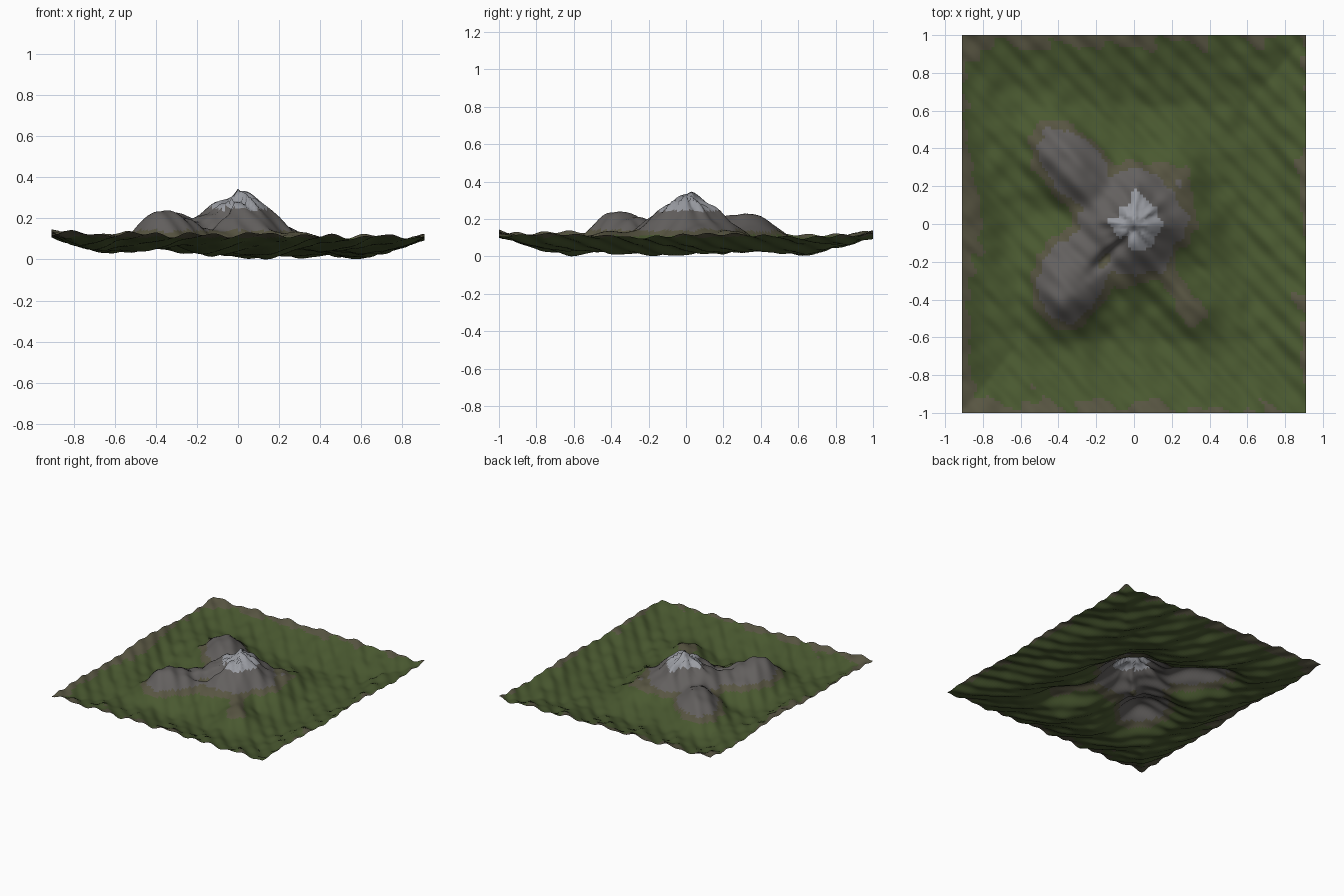
import bpy, bmesh
from math import sin, cos, exp, atan2, hypot, radians
from mathutils import Vector, noise

if "Cube" in bpy.data.objects:
    bpy.data.objects.remove(bpy.data.objects["Cube"])

NX, NY = 116, 128
HX, HY = 0.91, 1.0

# side hills: x, y, height, half length, half width, heading in degrees, falloff power
HILLS = [
    (-0.34, -0.34, 0.195, 0.23, 0.20, 50, 2.4),
    (-0.31, -0.17, 0.140, 0.28, 0.19, 30, 2.4),
    (-0.32, 0.30, 0.182, 0.31, 0.19, 135, 2.4),
    (0.14, 0.17, 0.110, 0.26, 0.20, 60, 2.2),
    (0.30, -0.43, 0.112, 0.22, 0.13, 125, 2.0),
    (0.13, -0.22, 0.090, 0.22, 0.14, 125, 2.0),
]


def hill(x, y, cx, cy, h, a, b, heading, power):
    t = radians(heading)
    dx, dy = x - cx, y - cy
    u = (dx * cos(t) + dy * sin(t)) / a
    v = (-dx * sin(t) + dy * cos(t)) / b
    return h * exp(-hypot(u, v) ** power)


def main_peak(x, y):
    # cone with radial ridges and gullies
    r, t = hypot(x, y), atan2(y, x)
    spread = 0.265 + 0.02 * cos(4 * t) * min(1, r / 0.1)
    h = 0.28 * exp(-(r / spread) ** 1.9)
    h -= 0.036 * abs(sin(4 * t + 0.3)) * min(1, r / 0.05) * exp(-(r / 0.22) ** 2)
    return h + 0.014 * sin(13 * t) * min(1, r / 0.03) * exp(-(r / 0.14) ** 2)


def height(x, y):
    bumps = [max(main_peak(x, y), 0)] + [hill(x, y, *p) for p in HILLS]
    z = sum(b ** 4 for b in bumps) ** (1 / 4)
    # gully running south-west off the peak
    along, across = -(x + y) * 0.707, (y - x) * 0.707
    z -= 0.05 * exp(-((along - 0.2) / 0.13) ** 2 - ((across + 0.02) / 0.03) ** 2)
    # valley floor with rolling ground and diagonal ripples
    z += 0.045 - 0.010 * x + 0.024 * exp(-(x * x + y * y) / 0.25)
    z += 0.010 * sin(6 * x + 1) * cos(5 * y)
    z += 0.009 * sin(21 * x + 7 * y) + 0.006 * sin(44 * (x + y))
    z += 0.012 * noise.noise(Vector((x * 9, y * 9, 3)))
    # raised rim
    ex = max(0, (abs(x) - 0.60) / 0.31)
    ey = max(0, (abs(y) - 0.62) / 0.38)
    return z + 0.100 * max(ex, ey) ** 1.2


# ground sheet
bm = bmesh.new()
bmesh.ops.create_grid(bm, x_segments=NX, y_segments=NY, size=1)
for v in bm.verts:
    v.co.x *= HX
    v.co.y *= HY
    v.co.z = height(v.co.x, v.co.y)
low = min(v.co.z for v in bm.verts)
for v in bm.verts:
    v.co.z -= low

# colour bands by height: grass, earth, rock, snow
BANDS = [
    ("grass", (0.068, 0.100, 0.030, 1)),
    ("earth", (0.098, 0.092, 0.055, 1)),
    ("rock", (0.125, 0.117, 0.113, 1)),
    ("snow", (0.32, 0.33, 0.36, 1)),
]
for f in bm.faces:
    c = f.calc_center_median()
    z = c.z + 0.012 * noise.noise(c * 14)
    rim = max(abs(c.x) / HX, abs(c.y) / HY) > 0.7
    limits = (0.108, 0.17 if rim else 0.140, 0.245)
    f.material_index = sum(z > k for k in limits)
    f.smooth = True

mesh = bpy.data.meshes.new("mountain_terrain")
bm.to_mesh(mesh)
bm.free()
for name, colour in BANDS:
    m = bpy.data.materials.new(name)
    m.diffuse_color = colour
    m.use_nodes = True
    m.node_tree.nodes["Principled BSDF"].inputs["Base Color"].default_value = m.diffuse_color
    mesh.materials.append(m)
terrain = bpy.data.objects.new("mountain_terrain", mesh)
bpy.context.collection.objects.link(terrain)
